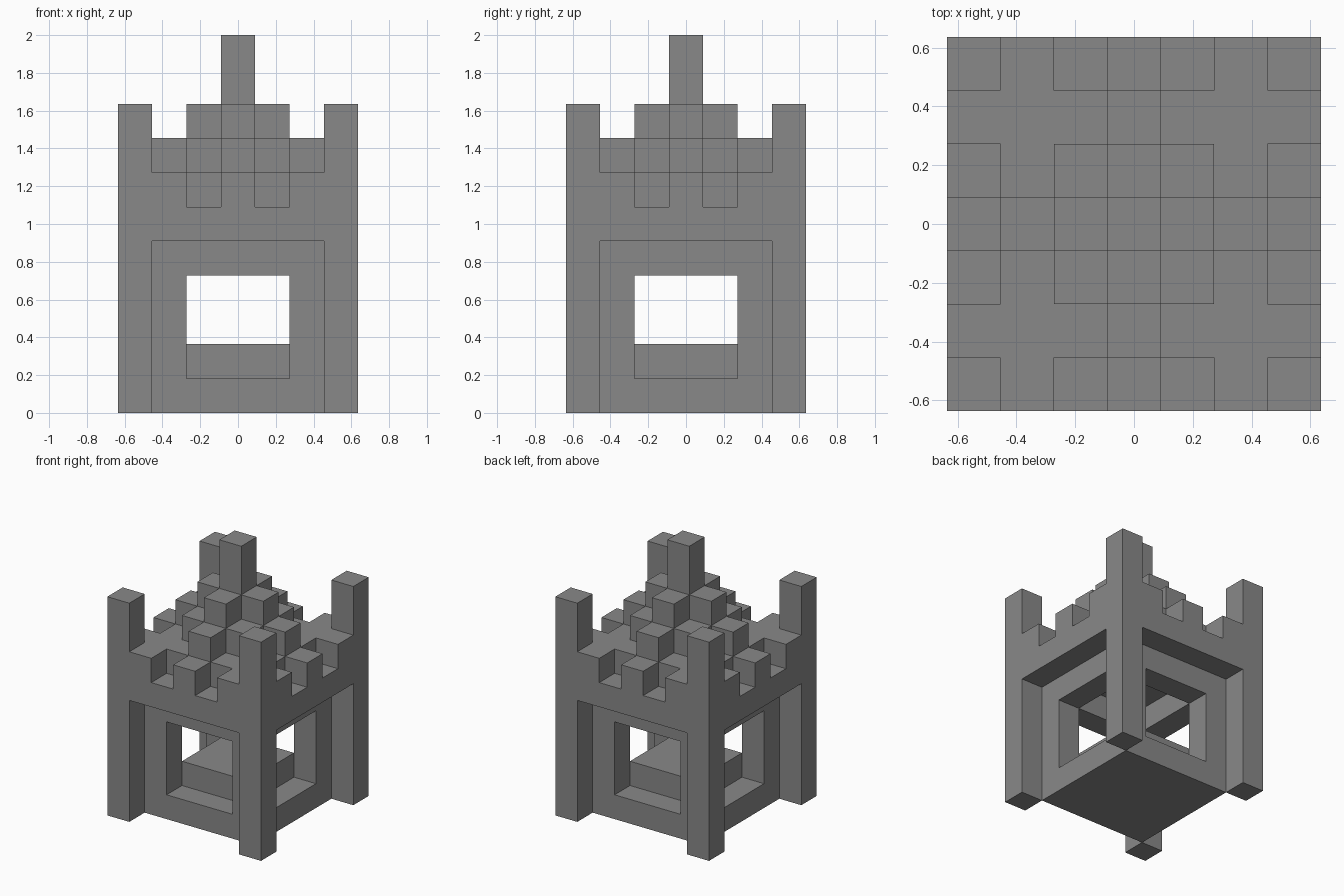
import bpy
import bmesh
from math import radians
from mathutils import Vector

cube = bpy.data.objects.get("Cube")
if cube:
    bpy.data.objects.remove(cube, do_unlink=True)

U = 2 / 11  # size of one building block

stone = bpy.data.materials.new("grey_stone")
stone.use_nodes = True
grey = (0.25, 0.25, 0.25, 1)
stone.diffuse_color = grey
bsdf = stone.node_tree.nodes["Principled BSDF"]
bsdf.inputs["Base Color"].default_value = grey
bsdf.inputs["Roughness"].default_value = 0.9


def block(rx, ry, z0, z1):
    """Set of cells within rx, ry of the centre, from level z0 up to z1."""
    return {(x, y, z) for x in range(-rx, rx + 1)
            for y in range(-ry, ry + 1) for z in range(z0, z1)}


def roof_height(x, y):
    """Stepped roof: a pyramid of terraces with notched eaves."""
    near, far = sorted((abs(x), abs(y)))
    if far == 3:
        return 6 if near == 1 else 7
    if far == 2:
        return 8 if near == 0 else 7
    return 9 if near == 0 else 8


# Four corner posts
posts = {(x, y, z) for x in (-3, 3) for y in (-3, 3) for z in range(9)}

# Floor slab and raised plinth inside the room
floor = block(2, 2, 0, 1)
plinth = block(1, 1, 1, 2)

# Room walls with an opening through each side, topped by a lintel ring
walls = block(2, 2, 1, 5) - block(1, 1, 1, 5)
walls -= block(1, 2, 1, 4) | block(2, 1, 1, 4)

# Overhanging roof, stepped by the height rule
roof = {(x, y, z) for (x, y, _) in block(3, 3, 5, 6)
        for z in range(5, roof_height(x, y))} - posts

# Central spire
spire = block(0, 0, 9, 11)

parts = {"corner_posts": posts, "floor_slab": floor, "inner_plinth": plinth,
         "window_walls": walls, "stepped_roof": roof, "central_spire": spire}
solid = set().union(*parts.values())


def build(name, cells):
    """Skin the exposed sides of the cells and merge them into large faces."""
    bm = bmesh.new()
    corners = {}

    def corner(p):
        key = tuple(round(c * 2) for c in p)
        if key not in corners:
            corners[key] = bm.verts.new(p * U)
        return corners[key]

    for cell in sorted(cells):
        centre = Vector(cell) + Vector((0, 0, 0.5))
        for axis in range(3):
            for sign in (-1, 1):
                n = Vector((0, 0, 0))
                n[axis] = sign
                if tuple(int(c + d) for c, d in zip(cell, n)) in solid:
                    continue
                a = Vector((0, 0, 0))
                a[(axis + 1) % 3] = 0.5
                b = n.cross(a)
                mid = centre + n / 2
                bm.faces.new([corner(mid + o)
                              for o in (-a - b, a - b, a + b, b - a)])
    bmesh.ops.dissolve_limit(bm, angle_limit=radians(1),
                             verts=bm.verts[:], edges=bm.edges[:])
    mesh = bpy.data.meshes.new(name)
    bm.to_mesh(mesh)
    bm.free()
    mesh.materials.append(stone)
    bpy.context.collection.objects.link(bpy.data.objects.new(name, mesh))


for part_name, part_cells in parts.items():
    build(part_name, part_cells)
